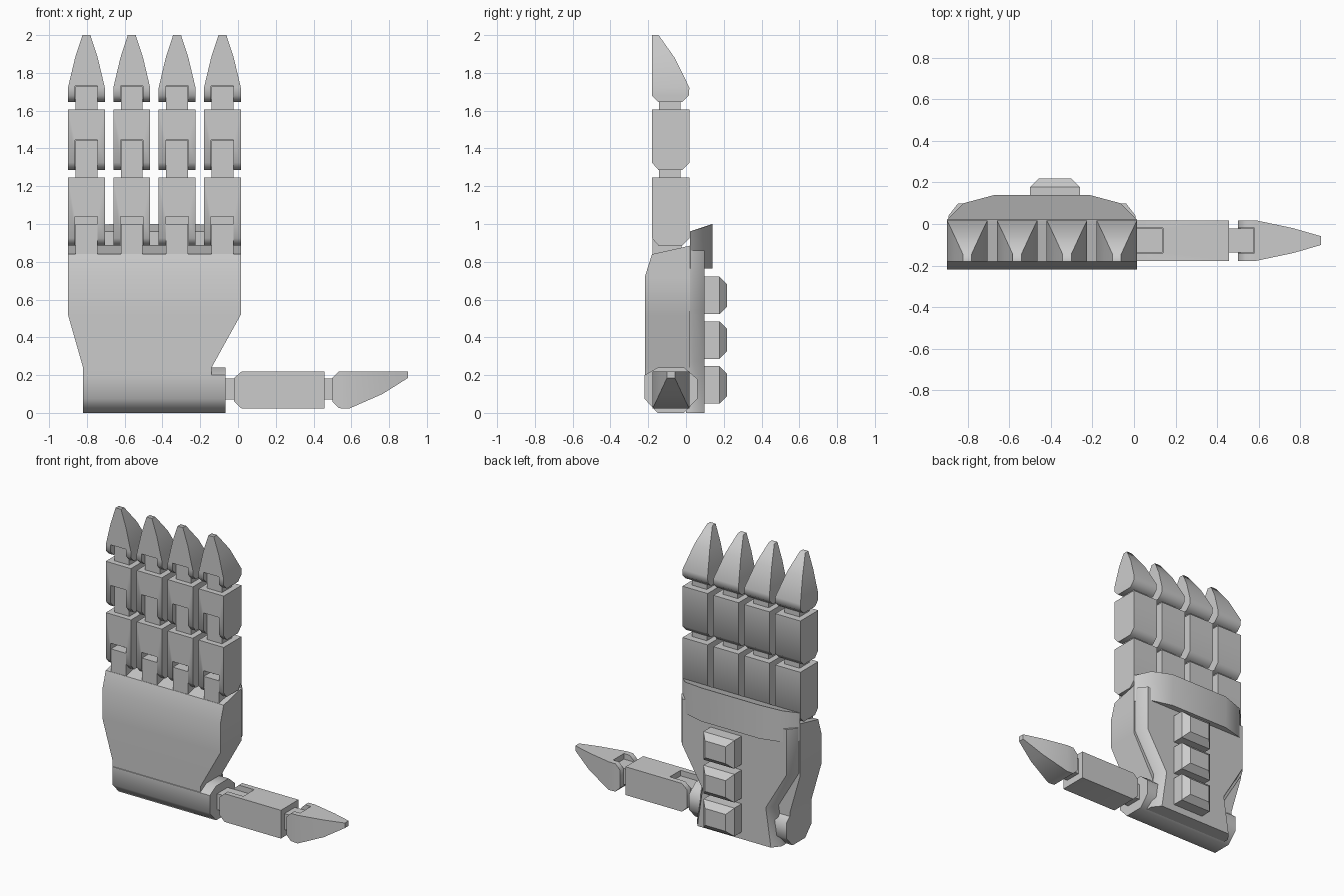
import bpy, bmesh, math
from mathutils import Matrix, Vector

if "Cube" in bpy.data.objects:
    bpy.data.objects.remove(bpy.data.objects["Cube"])

grey = bpy.data.materials.new("light_grey")
grey.diffuse_color = (0.6, 0.6, 0.6, 1)
grey.use_nodes = True
grey.node_tree.nodes["Principled BSDF"].inputs["Base Color"].default_value = grey.diffuse_color


def loft(name, sections, matrix=None, soft=0):
    """Skin a list of equal-length point rings and cap both ends."""
    bm = bmesh.new()
    rings = [[bm.verts.new(p) for p in s] for s in sections]
    n = len(rings[0])
    bm.faces.new(rings[0])
    bm.faces.new(rings[-1])
    for a, b in zip(rings, rings[1:]):
        for i in range(n):
            j = (i + 1) % n
            bm.faces.new((a[i], a[j], b[j], b[i]))
    if matrix:
        bmesh.ops.transform(bm, matrix=matrix, verts=bm.verts)
    bmesh.ops.recalc_face_normals(bm, faces=bm.faces)
    mesh = bpy.data.meshes.new(name)
    bm.to_mesh(mesh)
    bm.free()
    mesh.materials.append(grey)
    ob = bpy.data.objects.new(name, mesh)
    bpy.context.collection.objects.link(ob)
    if soft:
        soften(ob, soft)
    return ob


def soften(ob, degrees):
    bpy.ops.object.select_all(action='DESELECT')
    ob.select_set(True)
    bpy.context.view_layer.objects.active = ob
    bpy.ops.object.shade_smooth_by_angle(angle=math.radians(degrees))


def rect(x0, x1, y0, y1, z, zback=None):
    zb = z if zback is None else zback
    return [(x0, y0, z), (x1, y0, z), (x1, y1, zb), (x0, y1, zb)]


def box(name, x0, x1, y0, y1, z0, z1, matrix=None):
    return loft(name, [rect(x0, x1, y0, y1, z0), rect(x0, x1, y0, y1, z1)], matrix)


def slotted(name, sections, matrix, slot_top, depth):
    """Finger piece with a hinge slot cut in the lower front."""
    ob = loft(name, sections, matrix)
    z0 = sections[0][0][2]
    cutter = box("slot_cutter", -.06, .06, -.3, depth, z0 - .1, slot_top, matrix)
    cutter.hide_render = True
    mod = ob.modifiers.new("slot", 'BOOLEAN')
    mod.operation = 'DIFFERENCE'
    mod.solver = 'EXACT'
    mod.object = cutter
    bpy.context.view_layer.update()
    cut = bpy.data.meshes.new_from_object(ob.evaluated_get(bpy.context.evaluated_depsgraph_get()))
    ob.modifiers.clear()
    ob.data = cut
    bpy.data.objects.remove(cutter)
    soften(ob, 55)


H = .0975  # half width of a finger


def phalanx(name, m, z0, z1, slot_top, depth):
    slotted(name, [rect(-H, H, -.145, -.02, z0), rect(-H, H, -.18, .018, z0 + .04),
                   rect(-H, H, -.18, .018, z1)], m, slot_top, depth)


def fingertip(name, m, z0, z1, slot_top):
    s = (z1 - z0) / .355
    slotted(name, [rect(-H, H, -.145, -.02, z0), rect(-H, H, -.18, .015, z0 + .035),
                   rect(-H, H, -.18, .018, z0 + .077 * s),
                   rect(-.06, .06, -.18, -.06, z0 + .235 * s),
                   rect(-.021, .021, -.18, -.145, z1)], m, slot_top, -.13)


def hinge(name, m, z0, z1):
    box(name, -.058, .058, -.142, -.03, z0, z1, m)


# four fingers
for i in range(4):
    m = Matrix.Translation((-.8025 + .24 * i, 0, 0))
    box(f"knuckle_{i}", -.058, .058, -.178, -.025, .8, 1.0, m)
    phalanx(f"lower_phalanx_{i}", m, .885, 1.245, 1.04, -.11)
    hinge(f"lower_hinge_{i}", m, 1.2, 1.443)
    phalanx(f"upper_phalanx_{i}", m, 1.285, 1.605, 1.445, -.13)
    hinge(f"upper_hinge_{i}", m, 1.57, 1.728)
    fingertip(f"fingertip_{i}", m, 1.645, 2.0, 1.73)

# thumb: a finger laid along +x with its slots facing up
m = Matrix(((0, 0, 1, 0), (-1, 0, 0, -.08), (0, -1, 0, .04), (0, 0, 0, 1)))
hinge("thumb_base_hinge", m, -.1, .138)
phalanx("thumb_phalanx", m, -.02, .457, .14, -.13)
hinge("thumb_hinge", m, .42, .578)
fingertip("thumb_tip", m, .5, .9, .58)

# palm
loft("palm", [rect(-.82, -.14, -.215, .02, .12), rect(-.82, -.14, -.218, .02, .24),
              rect(-.9, .015, -.218, .02, .52), rect(-.9, .015, -.218, .02, .72),
              rect(-.9, .015, -.18, .02, .84, .885)], soft=55)

# barrel at the heel of the hand
octagon = [(-.22, .075), (-.15, 0), (-.01, 0), (.06, .075),
           (.06, .18), (-.01, .24), (-.15, .24), (-.22, .2)]
loft("heel_barrel", [[(x, y, z) for y, z in octagon] for x in (-.82, -.065)], soft=55)

# back plate, slanted inward at its rim
outline = [(.45, .86), (.45, .54), (.29, .27), (.33, 0)]
def plate_ring(inset, y):
    half = [(x - inset, z) for x, z in outline]
    return ([(-.4425 + x, y, z) for x, z in half] +
            [(-.4425 - x, y, z) for x, z in reversed(half)])
loft("back_plate", [plate_ring(0, 0), plate_ring(0, .04), plate_ring(.045, .098)], soft=40)

# knuckle guard across the back, slightly lower at its ends
arc = [(-.9, .02, .96), (-.82, .1, .985), (-.67, .14, 1.0),
       (-.215, .14, 1.0), (-.065, .1, .985), (.015, .02, .96)]
loft("knuckle_guard", [[(x, y, .765) for x, y, z in arc], [(x, y, z) for x, y, z in arc]], soft=50)

# three bevelled studs on the back plate
for i, z in enumerate((.148, .385, .622)):
    def ring(y, inset):
        a, b = .12 - inset, .099 - inset
        return [(-.38 + sx * a, y, z + sz * b) for sx, sz in ((-1, -1), (1, -1), (1, 1), (-1, 1))]
    loft(f"back_stud_{i}", [ring(.08, 0), ring(.178, 0), ring(.218, .04)])
